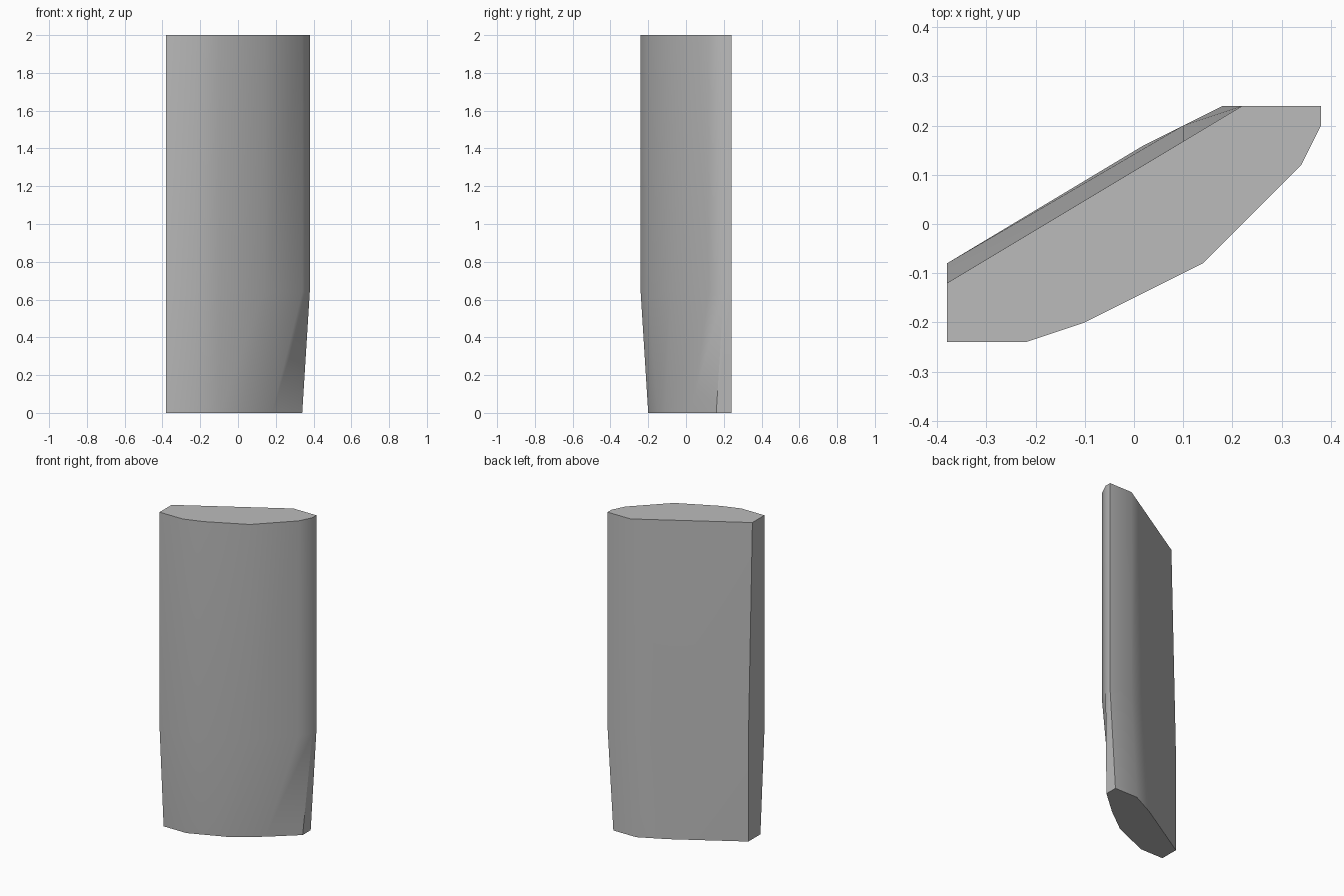
import bpy
import bmesh
import math

cube = bpy.data.objects.get("Cube")
if cube:
    bpy.data.objects.remove(cube, do_unlink=True)

# Single plain grey
grey = bpy.data.materials.new("plain grey")
grey.use_nodes = True
colour = (0.5, 0.5, 0.5, 1)
grey.diffuse_color = colour
grey.node_tree.nodes["Principled BSDF"].inputs["Base Color"].default_value = colour

# Cross-sections, counter-clockwise from the front corner
front_edge = [(-.38, -.24), (-.22, -.24), (-.10, -.20), (.14, -.08),
              (.34, .12), (.38, .20), (.38, .24), (.22, .24)]
top_section = front_edge + [(.10, .168), (-.38, -.12)]
middle_section = front_edge + [(.10, .20), (-.38, -.08)]
bottom_section = [(-.38, -.20), (-.22, -.20), (-.10, -.15), (.02, -.10),
                  (.18, .02), (.34, .16), (.34, .24), (.18, .24),
                  (.02, .16), (-.38, -.08)]
sections = [(0, bottom_section), (.64, middle_section), (2, top_section)]


def loft(name, levels, material):
    """Skin a closed solid through stacked cross-sections."""
    bm = bmesh.new()
    rings = [[bm.verts.new((x, y, z)) for x, y in pts] for z, pts in levels]
    for low, high in zip(rings, rings[1:]):
        n = len(low)
        for i in range(n):
            j = (i + 1) % n
            bm.faces.new((low[i], low[j], high[j], high[i]))
    bm.faces.new(rings[0][::-1])
    bm.faces.new(rings[-1])
    bmesh.ops.recalc_face_normals(bm, faces=bm.faces)
    mesh = bpy.data.meshes.new(name)
    bm.to_mesh(mesh)
    bm.free()
    mesh.materials.append(material)
    obj = bpy.data.objects.new(name, mesh)
    bpy.context.collection.objects.link(obj)
    return obj


# Tapered slab with soft sides and crisp corners
slab = loft("tapered_slab", sections, grey)
bpy.ops.object.select_all(action='DESELECT')
slab.select_set(True)
bpy.context.view_layer.objects.active = slab
bpy.ops.object.shade_smooth_by_angle(angle=math.radians(40))
